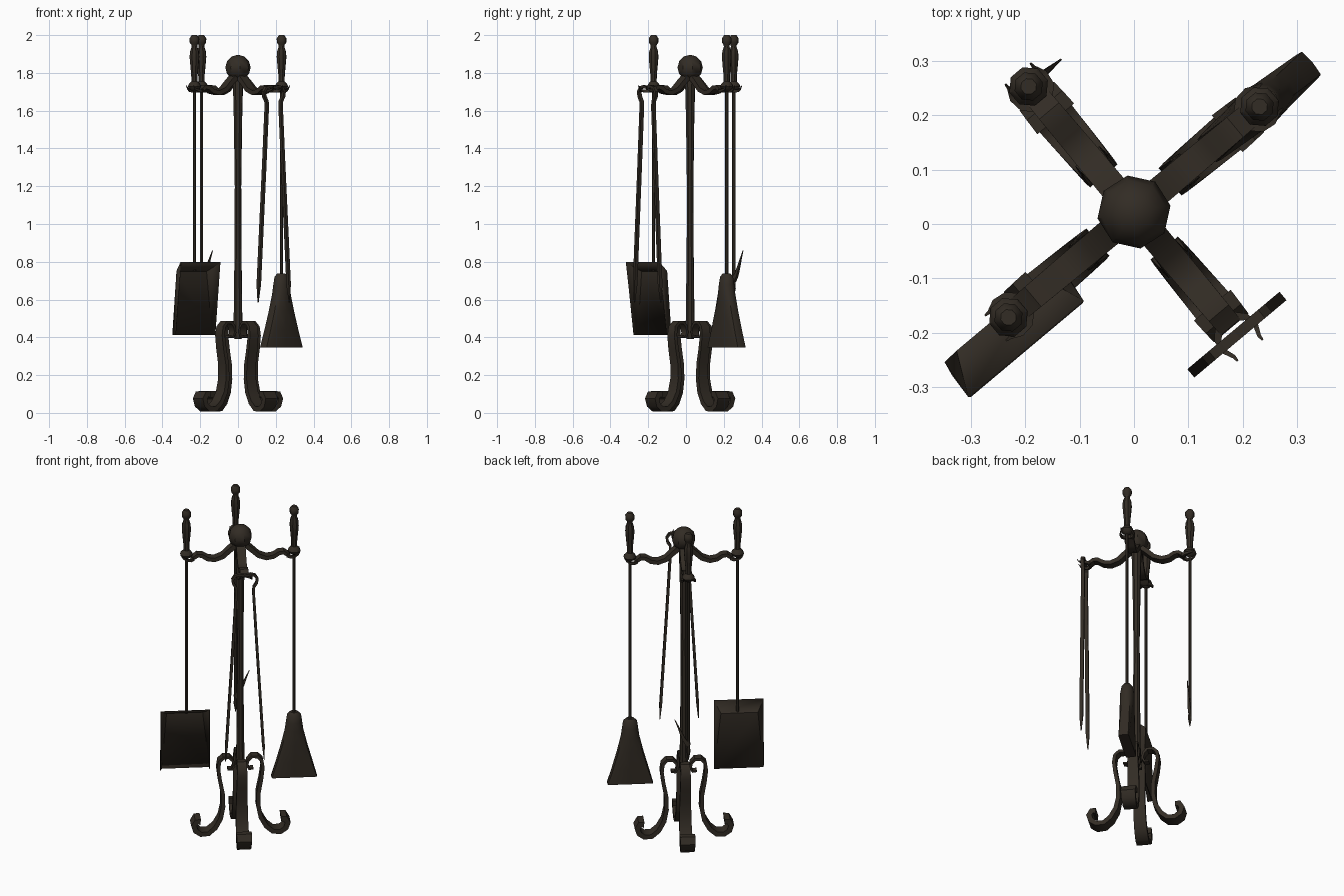
import bpy, bmesh, math
from mathutils import Vector, Matrix

if "Cube" in bpy.data.objects:
    bpy.data.objects.remove(bpy.data.objects["Cube"])

iron = bpy.data.materials.new("dark bronze iron")
iron.diffuse_color = (0.032, 0.025, 0.018, 1)
iron.use_nodes = True
iron.node_tree.nodes["Principled BSDF"].inputs["Base Color"].default_value = iron.diffuse_color
CENTRE = Vector((0, 0.022, 0))
X, Y, Z = Vector((1, 0, 0)), Vector((0, 1, 0)), Vector((0, 0, 1))


def finish(name, bm, angle=0, smooth=40):
    """Local x points outward from the post; angle turns the part about it."""
    bmesh.ops.recalc_face_normals(bm, faces=bm.faces)
    bm.transform(Matrix.Translation(CENTRE) @ Matrix.Rotation(math.radians(angle), 4, 'Z'))
    me = bpy.data.meshes.new(name)
    bm.to_mesh(me)
    bm.free()
    me.materials.append(iron)
    ob = bpy.data.objects.new(name, me)
    bpy.context.collection.objects.link(ob)
    bpy.ops.object.select_all(action='DESELECT')
    ob.select_set(True)
    bpy.context.view_layer.objects.active = ob
    bpy.ops.object.shade_smooth_by_angle(angle=math.radians(smooth))
    return ob


def skin(bm, rings):
    """Join rings of points into a closed, capped body."""
    vs = [[bm.verts.new(p) for p in ring] for ring in rings]
    for a, b in zip(vs, vs[1:]):
        for i in range(len(a)):
            j = (i + 1) % len(a)
            bm.faces.new((a[i], a[j], b[j], b[i]))
    bm.faces.new(vs[0])
    bm.faces.new(vs[-1])


def sweep(bm, pts, side, widths, thicks):
    """Rectangular bar along a path; width runs along the side vector."""
    pts = [Vector(p) for p in pts]
    n = len(pts)
    pick = lambda v, i: v[0] + (v[1] - v[0]) * i / (n - 1)
    rings = []
    for i, p in enumerate(pts):
        t = (pts[min(i + 1, n - 1)] - pts[max(i - 1, 0)]).normalized()
        nn = t.cross(side).normalized() * pick(thicks, i) / 2
        s = side * pick(widths, i) / 2
        rings.append([p + s + nn, p - s + nn, p - s - nn, p + s - nn])
    skin(bm, rings)


def lathe(bm, profile, x=0, sides=8):
    skin(bm, [[(x + r * math.cos((k + .5) * math.tau / sides),
                r * math.sin((k + .5) * math.tau / sides), z) for k in range(sides)]
              for r, z in profile])


# Central post and ball finial
bm = bmesh.new()
lathe(bm, [(.02, .39), (.027, .42), (.024, .5), (.019, .9), (.018, 1.2),
           (.023, 1.55), (.028, 1.74), (.03, 1.79)])
finish("post", bm, 40)
bm = bmesh.new()
bmesh.ops.create_uvsphere(bm, u_segments=8, v_segments=6, radius=.068,
                          matrix=Matrix.Translation((0, 0, 1.828)))
finish("ball_finial", bm, 10)

# Scrolled legs, hanging arms and their claws
LEG = [(.072, .405), (.048, .402), (.036, .425), (.042, .455), (.062, .478), (.095, .478),
       (.118, .455), (.124, .41), (.115, .34), (.1, .26), (.098, .18), (.112, .11),
       (.142, .055), (.18, .022), (.222, .02), (.252, .042), (.262, .075),
       (.247, .1), (.225, .098)]
ARM = [(.02, 1.785), (.06, 1.75), (.1, 1.712), (.145, 1.695), (.185, 1.702),
       (.215, 1.722), (.24, 1.725), (.258, 1.712), (.272, 1.705)]
for k in range(4):
    a = 40 + 90 * k
    bm = bmesh.new()
    sweep(bm, [(r, 0, z) for r, z in LEG], Y, (.038, .088), (.01, .034))
    finish("leg", bm, a)
    bm = bmesh.new()
    sweep(bm, [(r, 0, z) for r, z in ARM], Y, (.052, .046), (.028, .018))
    finish("arm", bm, a)
    bm = bmesh.new()
    for s in (-1, 1):
        sweep(bm, [(.262, s * .015, 1.705), (.28, s * .034, 1.703), (.302, s * .038, 1.706),
                   (.322, s * .03, 1.716), (.332, s * .03, 1.732)], Z, (.02, .005), (.016, .004))
    finish("arm_claw", bm, a)

# Handles and rods of the three straight tools
R = .301
HANDLE = [(.008, 1.70), (.03, 1.715), (.037, 1.728), (.03, 1.742), (.017, 1.755), (.018, 1.79),
          (.023, 1.84), (.027, 1.885), (.024, 1.915), (.016, 1.938), (.017, 1.948),
          (.026, 1.96), (.027, 1.982), (.015, 2.0)]
for tool, a, low in (("broom", 40, .7), ("poker", 130, .68), ("shovel", 220, .75)):
    bm = bmesh.new()
    lathe(bm, HANDLE, R)
    finish(tool + "_handle", bm, a)
    bm = bmesh.new()
    lathe(bm, [(.009, low), (.009, 1.72)], R, 6)
    finish(tool + "_rod", bm, a)

# Poker tip and hook
bm = bmesh.new()
lathe(bm, [(.002, .61), (.011, .66), (.009, .69)], R, 6)
sweep(bm, [(R, .002, .70), (R, -.022, .73), (R, -.042, .775), (R, -.058, .815), (R, -.077, .86)],
      X, (.018, .003), (.026, .003))
finish("poker_hook", bm, 130)

# Broom head: round neck flaring to a flat brush
bm = bmesh.new()
rings = []
for w, d, z, sq in ((.022, .02, .738, 1), (.039, .032, .722, 1), (.045, .04, .68, 1),
                    (.052, .041, .63, .9), (.074, .039, .54, .7), (.102, .035, .44, .45),
                    (.128, .03, .345, .15)):
    ring = []
    for k in range(12):
        c, s = math.cos(k * math.tau / 12), math.sin(k * math.tau / 12)
        ring.append((R - .001 + (math.copysign(abs(c) ** sq, c) if abs(c) > .01 else 0) * w,
                     (math.copysign(abs(s) ** sq, s) if abs(s) > .01 else 0) * d, z))
    rings.append(ring)
skin(bm, rings)
finish("broom_head", bm, 40)

# Shovel pan: back plate with flared top and side walls
bm = bmesh.new()
P = lambda *c: bm.verts.new(c)
bl, br = P(.17, -.010, .412), P(.442, -.010, .412)
tl, tr = P(.208, -.012, .75), P(.412, -.012, .75)
rl, rr = P(.177, .066, .796), P(.45, .066, .796)
fl, fr = P(.172, .016, .412), P(.446, .016, .412)
for f in ((bl, br, tr, tl), (tl, tr, rr, rl), (bl, tl, rl, fl), (br, fr, rr, tr)):
    bm.faces.new(f)
pan = finish("shovel_pan", bm, 220, 20)
mod = pan.modifiers.new("sheet thickness", 'SOLIDIFY')
mod.thickness = .006
mod.offset = 0

# Tongs: looped top and two spreading prongs with pointed tips
bm = bmesh.new()
PRONG = [(0, 1.722), (.03, 1.728), (.055, 1.722), (.069, 1.70), (.065, 1.675), (.05, 1.65),
         (.048, 1.62), (.066, 1.3), (.087, .95), (.103, .68)]
for s in (-1, 1):
    sweep(bm, [(.294, s * y, z) for y, z in PRONG], X, (.02, .02), (.014, .015))
    sweep(bm, [(.294, s * .103, .68), (.294, s * .108, .585)], X, (.02, .005), (.015, .004))
finish("tongs", bm, 310)
